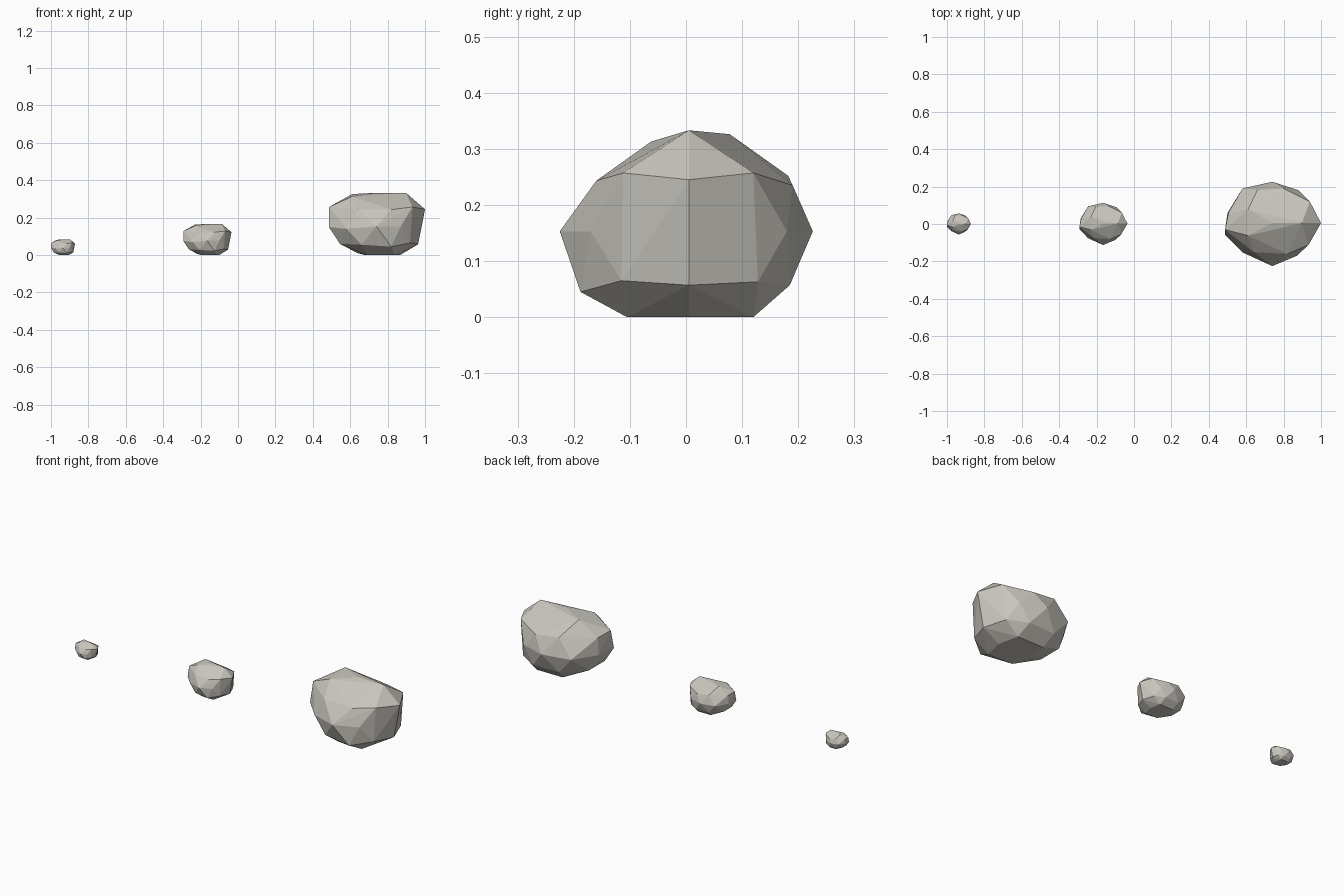
import bpy, bmesh

# Corner points of the largest rock, bottom to top, mirrored-ish but irregular
CORNERS = [
    # flat base
    (-.05, -.10, 0), (.10, -.105, 0), (.126, .005, 0), (.10, .12, 0), (-.06, .12, 0), (-.10, 0, .01),
    # lower ring
    (.223, .005, .057), (.18, -.115, .065), (.18, .128, .063), (.08, -.188, .045), (.08, .185, .057),
    (-.08, -.17, .055), (-.08, .18, .057), (-.195, -.06, .06), (-.195, .08, .06),
    # widest ring
    (0, -.225, .153), (0, .226, .153), (-.254, -.056, .15), (-.24, .06, .15),
    (-.16, -.152, .14), (-.16, .19, .15), (.13, -.17, .153), (.14, .18, .153),
    # upper ring
    (.26, .005, .245), (.20, .12, .257), (.193, -.112, .257), (.08, -.16, .243), (.06, .19, .235),
    (-.10, -.15, .243), (-.08, .182, .252), (-.253, -.03, .257), (-.235, .06, .245),
    # crown
    (.158, .005, .333), (-.13, .078, .326), (-.13, -.062, .313), (0, .005, .333),
]


def rock(name, x, scale):
    """Convex faceted rock wrapped around the corner points."""
    bm = bmesh.new()
    for co in CORNERS:
        bm.verts.new([c * scale for c in co])
    res = bmesh.ops.convex_hull(bm, input=bm.verts[:])
    loose = [v for v in bm.verts if not v.link_faces]
    bmesh.ops.delete(bm, geom=loose, context='VERTS')
    bmesh.ops.recalc_face_normals(bm, faces=bm.faces[:])
    mesh = bpy.data.meshes.new(name)
    bm.to_mesh(mesh)
    bm.free()
    obj = bpy.data.objects.new(name, mesh)
    obj.location.x = x
    bpy.context.collection.objects.link(obj)
    mat = bpy.data.materials.get("stone") or bpy.data.materials.new("stone")
    mat.diffuse_color = (.58, .56, .51, 1)
    mesh.materials.append(mat)


# Same rock in three sizes
rock("large_rock", .74, 1)
rock("medium_rock", -.165, .5)
rock("small_rock", -.9365, .25)
